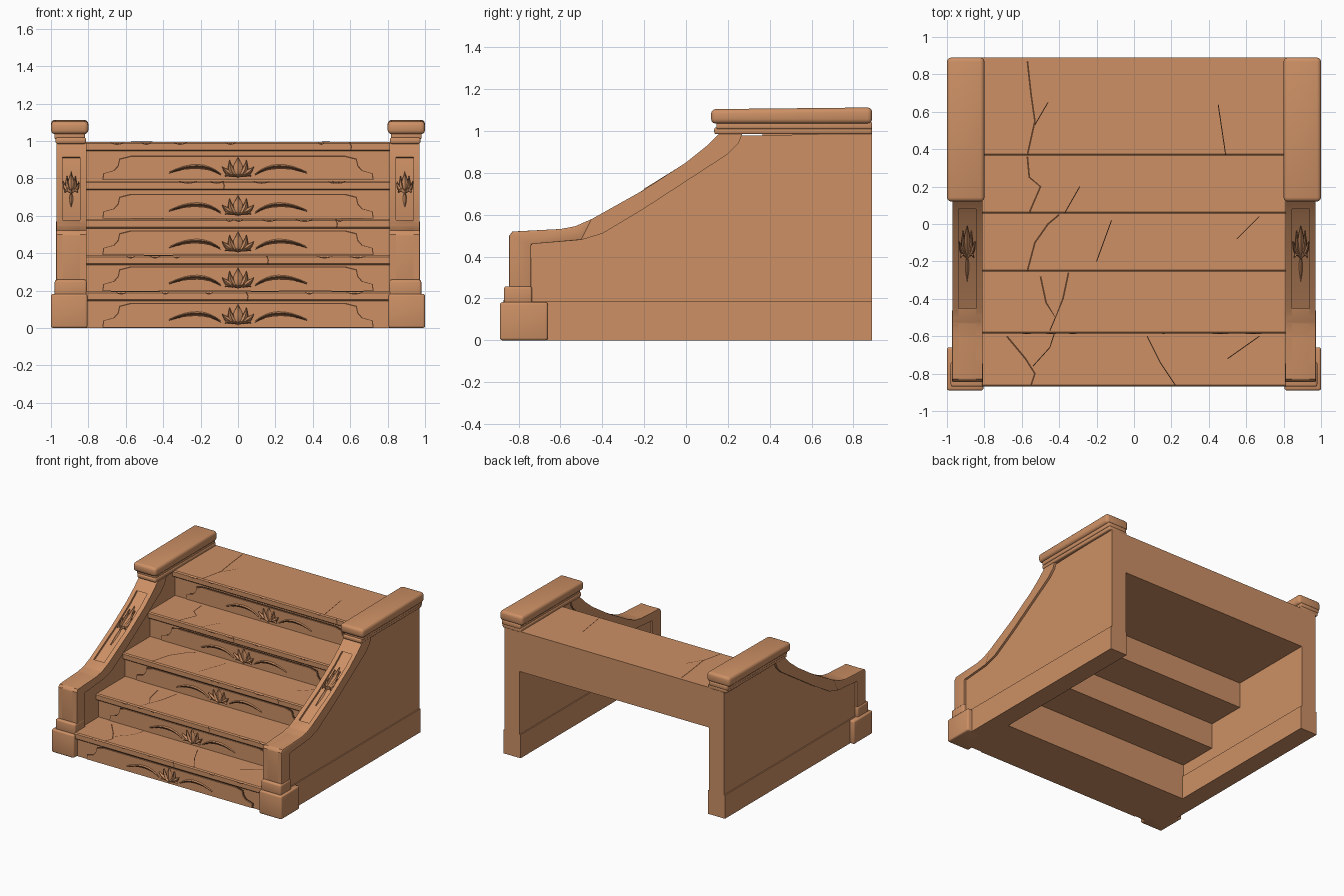
import bpy, bmesh, math, random
from mathutils import Matrix, Vector

cube = bpy.data.objects.get("Cube")
if cube:
    bpy.data.objects.remove(cube, do_unlink=True)
random.seed(4)


def material(name, rgb):
    mat = bpy.data.materials.new(name)
    mat.use_nodes = True
    mat.diffuse_color = (*rgb, 1)
    mat.node_tree.nodes["Principled BSDF"].inputs["Base Color"].default_value = (*rgb, 1)
    return mat


STONE = material("sandstone", (0.61, 0.28, 0.13))
DARK = material("dark_crevice", (0.12, 0.05, 0.022))
X, Y, Z = Vector((1, 0, 0)), Vector((0, 1, 0)), Vector((0, 0, 1))


def frame(u, v, origin=(0, 0, 0)):
    """Matrix whose axes are u, v and their normal."""
    m = Matrix((u, v, u.cross(v))).transposed().to_4x4()
    m.translation = origin
    return m


SIDE = frame(Y, Z)


def finish(bm, name, mat, mirror=False):
    mesh = bpy.data.meshes.new(name)
    bm.to_mesh(mesh)
    bm.free()
    mesh.materials.append(mat)
    obj = bpy.data.objects.new(name, mesh)
    bpy.context.collection.objects.link(obj)
    bpy.ops.object.select_all(action="DESELECT")
    obj.select_set(True)
    bpy.context.view_layer.objects.active = obj
    bpy.ops.object.shade_smooth_by_angle(angle=math.radians(32))
    if mirror:
        obj.modifiers.new("mirror", "MIRROR").use_mirror_merge = False
    return obj


def prism(name, pts, d0, d1, f=SIDE, mat=STONE, bevel=0, mirror=False):
    """Outline in the frame's plane, extruded along its normal."""
    bm = bmesh.new()
    lo = [bm.verts.new(f @ Vector((a, b, d0))) for a, b in pts]
    hi = [bm.verts.new(f @ Vector((a, b, d1))) for a, b in pts]
    bm.faces.new(lo[::-1])
    bm.faces.new(hi)
    for i in range(len(pts)):
        j = (i + 1) % len(pts)
        bm.faces.new((lo[i], lo[j], hi[j], hi[i]))
    bmesh.ops.recalc_face_normals(bm, faces=bm.faces)
    if bevel:
        bmesh.ops.bevel(bm, geom=bm.edges[:], offset=bevel, segments=3,
                        profile=0.5, affect="EDGES", clamp_overlap=True)
    return finish(bm, name, mat, mirror)


def rect(a0, a1, b0, b1):
    return [(a0, b0), (a1, b0), (a1, b1), (a0, b1)]


def bend(p, q, r, n=8):
    """Quadratic curve through three control points."""
    p, q, r = Vector(p), Vector(q), Vector(r)
    return [p * (1 - t) ** 2 + q * 2 * t * (1 - t) + r * t * t
            for t in (i / n for i in range(n + 1))]


def stroke(bm, pts, width, height, f, taper=True, base=0):
    """Ridged ribbon lying on the frame's plane."""
    pts = [Vector(p) for p in pts]
    rows = []
    for i, p in enumerate(pts):
        t = (pts[min(i + 1, len(pts) - 1)] - pts[max(i - 1, 0)]).normalized()
        w = width * (max(0.06, math.sin(math.pi * i / (len(pts) - 1))) if taper else 1)
        left = Vector((-t.y, t.x)) * w / 2
        rows.append([bm.verts.new(f @ Vector((c.x, c.y, h)))
                     for c, h in ((p + left, base), (p, base + height), (p - left, base))])
    for a, b in zip(rows, rows[1:]):
        for k in (0, 1):
            bm.faces.new((a[k], a[k + 1], b[k + 1], b[k]))


def fleur(light, dark, f, su=1, sv=1):
    """Palmette of petals with a dark outline under each."""
    petals = [((0, 0.015), (0, 0.06), (0, 0.125), 0.045)]
    for s in (-1, 1):
        petals += [((0, 0.02), (s * 0.045, 0.04), (s * 0.045, 0.11), 0.026),
                   ((0, 0.025), (s * 0.055, 0.035), (s * 0.085, 0.075), 0.024),
                   ((0, 0.03), (s * 0.04, 0.045), (s * 0.07, 0.025), 0.02)]
    for *ctrl, w in petals:
        pts = bend(*[(a * su, b * sv) for a, b in ctrl])
        w *= (su + 1) / 2
        stroke(dark, pts, w + 0.012, 0.003, f)
        stroke(light, pts, w, 0.012, f, base=0.001)


# Staircase body: treads with nosings, hollow stepped underside
steps = [(-0.87, 0.195), (-0.585, 0.388), (-0.255, 0.583), (0.055, 0.787), (0.365, 0.995)]
outline, floor = [], 0
for y, z in steps:
    outline += [(y + 0.03, floor), (y + 0.03, z - 0.05), (y + 0.006, z - 0.05),
                (y, z - 0.044), (y, z - 0.008), (y + 0.008, z)]
    floor = z
outline += [(0.89, floor), (0.89, 0.68)]
for y, z in ((0.2, 0.68), (-0.11, 0.48), (-0.43, 0.28)):
    outline += [(y, z), (y, z - 0.2)]
outline[-1] = (-0.43, 0)
prism("staircase", outline, -0.83, 0.83)

# Riser panels with carved ornament
half = [(0.72, 0), (0.715, 0.035), (0.66, 0.05), (0.638, 0.075), (0.63, 0.11), (0.57, 0.125)]
panel = half + [(-a, b) for a, b in reversed(half)]
carving, lines = bmesh.new(), bmesh.new()
floor = 0
for i, (y, z) in enumerate(steps):
    f = frame(X, Z, (0, y + 0.03, floor + 0.003))
    prism(f"riser_panel_{i}", panel, -0.01, 0.01, f)
    prism(f"riser_panel_outline_{i}", [(a * 1.008, b * 1.05) for a, b in panel],
          -0.005, 0.003, f, DARK)
    f = frame(X, Z, (0, y + 0.02, floor))
    fleur(carving, lines, f)
    for s in (-1, 1):
        scroll = bend((s * 0.09, 0.03), (s * 0.2, 0.115), (s * 0.37, 0.04))
        stroke(lines, scroll, 0.024, 0.004, f)
        stroke(carving, [p + Vector((0, 0.006)) for p in scroll], 0.013, 0.009, f)
    # Chips along the nosing
    edge = frame(X, Z, (0, y - 0.001, z))
    for _ in range(5):
        c, d = random.uniform(-0.75, 0.7), random.uniform(0.03, 0.1)
        stroke(lines, bend((c, -0.004), (c + d / 2, -0.02), (c + d, -0.004)), 0.008, 0.001, edge)
    c = random.uniform(-0.6, 0.6)
    stroke(lines, [(c, -0.004), (c + 0.01, -0.025), (c + 0.005, -0.046)], 0.007, 0.001, edge, False)
    floor = z

# Cracks across the treads
cracks = [
    [[(-0.68, -0.6), (-0.58, -0.72), (-0.53, -0.8), (-0.55, -0.86)],
     [(-0.54, -0.76), (-0.45, -0.66), (-0.42, -0.57)],
     [(0.07, -0.6), (0.14, -0.74), (0.22, -0.86)],
     [(0.67, -0.6), (0.5, -0.72)]],
    [[(-0.5, -0.28), (-0.47, -0.42), (-0.42, -0.5), (-0.38, -0.4), (-0.35, -0.26)],
     [(-0.42, -0.5), (-0.45, -0.57)]],
    [[(-0.57, -0.25), (-0.53, -0.1), (-0.46, 0), (-0.4, 0.05)],
     [(-0.2, -0.2), (-0.12, 0.02)], [(0.55, -0.08), (0.67, 0.04)]],
    [[(-0.56, 0.06), (-0.5, 0.2), (-0.56, 0.25), (-0.57, 0.36)],
     [(-0.37, 0.06), (-0.29, 0.2)]],
    [[(-0.57, 0.37), (-0.53, 0.55), (-0.55, 0.69), (-0.57, 0.87)],
     [(-0.53, 0.53), (-0.46, 0.65)], [(0.45, 0.64), (0.49, 0.37)]],
]
for (_, z), group in zip(steps, cracks):
    top = frame(X, Y, (0, 0, z + 0.0005))
    for k, path in enumerate(group):
        stroke(lines, path, 0.005 if k else 0.009, 0.001, top, False)
finish(carving, "riser_carvings", STONE)
finish(lines, "cracks_and_carving_lines", DARK)

# Side walls: core, plinth and raised frame bands
curve = [(-0.845, 0.5), (-0.83, 0.52), (-0.6, 0.532), (-0.53, 0.545), (-0.45, 0.58),
         (-0.2, 0.72), (0, 0.85), (0.1, 0.93), (0.16, 0.99)]
core = [(-0.83, 0)] + [(y + 0.006, z - 0.014) for y, z in curve] + [(0.89, 0.99), (0.89, 0)]
prism("wall_core", core, 0.823, 0.953, mirror=True)
prism("wall_plinth", rect(-0.8, 0.89, 0, 0.185), 0.815, 0.962, mirror=True)
inner = [(0.27, 0.99), (0.25, 0.94), (0.2, 0.89), (0, 0.76), (-0.2, 0.63), (-0.4, 0.51),
         (-0.5, 0.48), (-0.74, 0.46), (-0.74, 0.185)]
band = [(-0.845, 0.185)] + curve + inner
prism("outer_frame_band", band, 0.938, 0.97, mirror=True)
prism("inner_frame_band", band, 0.81, 0.846, mirror=True)
prism("rail_upper_end", [(0.08, 0.914), (0.1, 0.93), (0.16, 0.99), (0.27, 0.99), (0.2, 0.88)],
      0.84, 0.94, mirror=True)

# Front pillars
prism("pillar", [(-0.845, 0.185)] + curve[:5] + [(-0.5, 0.48), (-0.74, 0.46), (-0.74, 0.185)],
      0.812, 0.972, bevel=0.006, mirror=True)
prism("pillar_collar", rect(-0.87, -0.735, 0.17, 0.258), 0.808, 0.98, bevel=0.012, mirror=True)
prism("pillar_base", rect(-0.89, -0.66, 0, 0.182), 0.805, 1, bevel=0.012, mirror=True)

# Carving on the sloping rails
slope = Vector((0, 0.85, 0.527)).normalized()
f = frame(X, slope, (0.892, -0.22, 0.697))
carving, lines = bmesh.new(), bmesh.new()
fleur(carving, lines, f, 0.5, 2)
stroke(carving, bend((0, -0.1), (0, 0), (0, 0.06)), 0.02, 0.01, f)
finish(carving, "rail_carving", STONE, True)
finish(lines, "rail_carving_lines", DARK, True)

# Moulding and capstones on top of the walls
prism("cap_moulding", rect(0.135, 0.89, 0.985, 1.018), 0.812, 0.975, bevel=0.01, mirror=True)
prism("cap_neck", rect(0.145, 0.89, 1.01, 1.045), 0.818, 0.982, bevel=0.008, mirror=True)
prism("capstone", [(0.12, 1.036), (0.89, 1.036), (0.89, 1.113), (0.12, 1.105)],
      0.8, 1, bevel=0.022, mirror=True)
